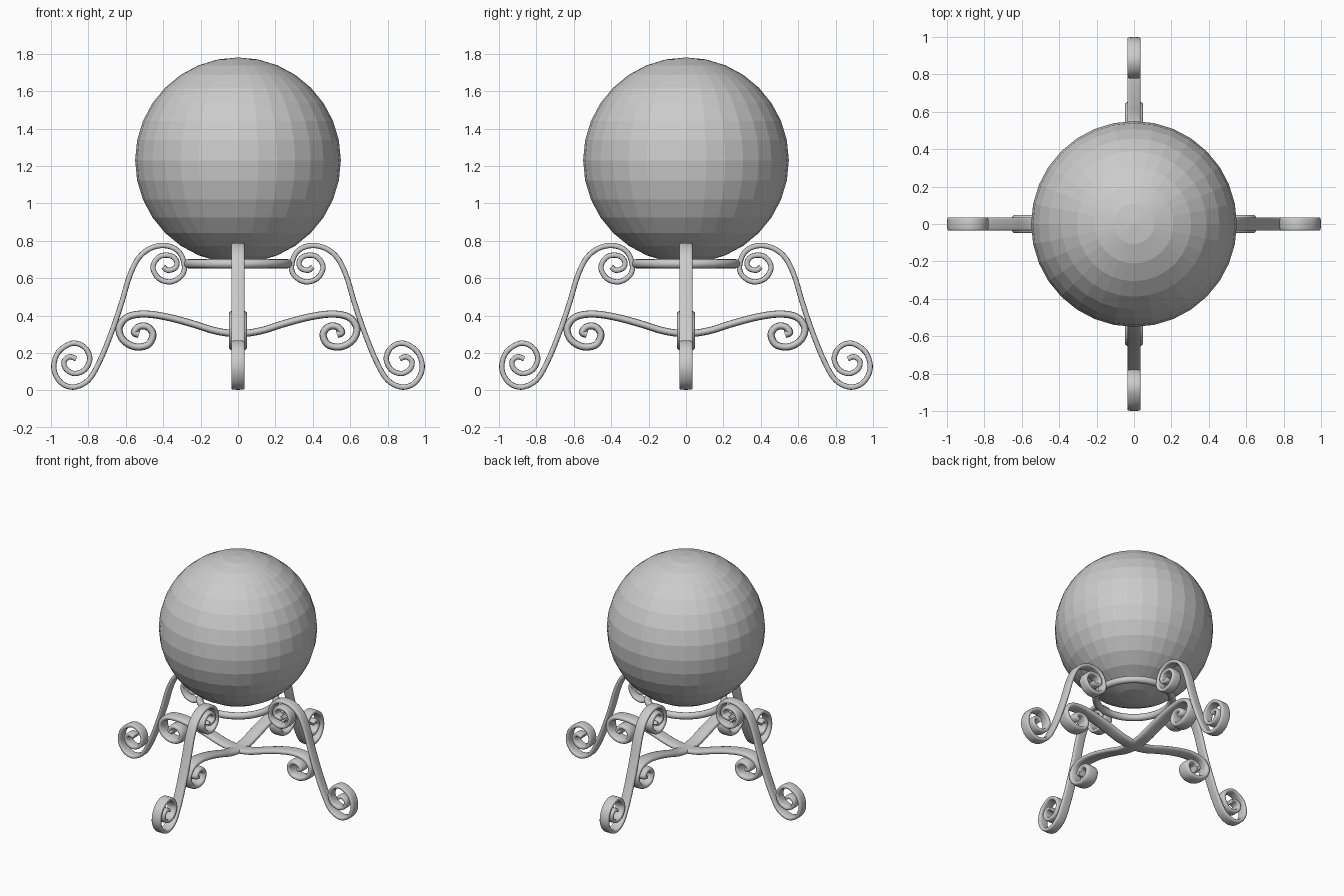
import bpy, bmesh, math
from mathutils import Vector, Matrix

cube = bpy.data.objects.get("Cube")
if cube:
    bpy.data.objects.remove(cube, do_unlink=True)

grey = bpy.data.materials.new("plain grey")
grey.use_nodes = True
grey.diffuse_color = (0.6, 0.6, 0.6, 1)
grey.node_tree.nodes["Principled BSDF"].inputs["Base Color"].default_value = (0.6, 0.6, 0.6, 1)


def finish(bm, name, smooth=True):
    bmesh.ops.recalc_face_normals(bm, faces=bm.faces)
    mesh = bpy.data.meshes.new(name)
    bm.to_mesh(mesh)
    bm.free()
    mesh.materials.append(grey)
    obj = bpy.data.objects.new(name, mesh)
    bpy.context.collection.objects.link(obj)
    if smooth:
        bpy.ops.object.select_all(action="DESELECT")
        obj.select_set(True)
        bpy.context.view_layer.objects.active = obj
        bpy.ops.object.shade_smooth_by_angle(angle=math.radians(50))
    return obj


def smooth_path(points, steps=5):
    """Catmull-Rom spline through 2D points."""
    p = [Vector(q) for q in points]
    p = [2 * p[0] - p[1]] + p + [2 * p[-1] - p[-2]]
    path = []
    for a, b, c, d in zip(p, p[1:], p[2:], p[3:]):
        for i in range(steps):
            t = i / steps
            path.append(0.5 * (2 * b + (c - a) * t + (2 * a - 5 * b + 4 * c - d) * t**2
                               + (3 * b - a - 3 * c + d) * t**3))
    return path + [p[-2]]


def rounded_profile(width, thick, power, count=16):
    """Superellipse section: x across the strip, y through its thickness."""
    def bend(v):
        return math.copysign(abs(v) ** (2 / power), v)
    angles = [2 * math.pi * i / count for i in range(count)]
    return [(width / 2 * bend(math.cos(a)), thick / 2 * bend(math.sin(a))) for a in angles]


def scroll_strip(name, points, profile, turn):
    """Sweep a profile along a path in the xz plane, then turn about z."""
    path = smooth_path(points)
    bm = bmesh.new()
    rings = []
    for i, p in enumerate(path):
        tangent = (path[min(i + 1, len(path) - 1)] - path[max(i - 1, 0)]).normalized()
        normal = Vector((-tangent.y, tangent.x))
        rings.append([bm.verts.new((p.x + normal.x * t, w, p.y + normal.y * t))
                      for w, t in profile])
    n = len(profile)
    for a, b in zip(rings, rings[1:]):
        for j in range(n):
            bm.faces.new((a[j], a[(j + 1) % n], b[(j + 1) % n], b[j]))
    bm.faces.new(rings[0])
    bm.faces.new(rings[-1])
    bm.transform(Matrix.Rotation(turn, 4, "Z"))
    return finish(bm, name)


# Ball
bm = bmesh.new()
bmesh.ops.create_uvsphere(bm, u_segments=32, v_segments=16, radius=0.55)
bm.transform(Matrix.Translation((0, 0, 1.23)))
finish(bm, "ball", smooth=False)

# Support ring under the ball
bpy.ops.mesh.primitive_torus_add(major_radius=0.265, minor_radius=0.025, major_segments=48,
                                 minor_segments=12, location=(0, 0, 0.677))
ring = bpy.context.object
ring.name = "support_ring"
ring.data.materials.append(grey)
bpy.ops.object.shade_smooth_by_angle(angle=math.radians(50))

# Four legs, from the inner curl at the top to the inner curl at the foot
leg_path = [(.40, .66), (.375, .642), (.335, .655), (.328, .69), (.36, .72), (.42, .715),
            (.455, .66), (.425, .60), (.36, .58), (.30, .615), (.287, .67), (.315, .74),
            (.38, .773), (.46, .763), (.53, .71), (.58, .61), (.625, .46), (.68, .30),
            (.74, .155), (.80, .055), (.88, .017), (.95, .045), (.985, .12), (.96, .205),
            (.885, .252), (.82, .23), (.792, .17), (.82, .11), (.875, .09), (.92, .115),
            (.93, .155), (.90, .18), (.865, .168)]
for i, side in enumerate(("left", "back", "right", "front")):
    scroll_strip(side + "_leg", leg_path, rounded_profile(.072, .028, 4), i * math.pi / 2)

# Two crossed braces with curled ends
brace_half = [(.12, .318), (.24, .355), (.38, .392), (.50, .408), (.59, .392), (.635, .335),
              (.615, .27), (.55, .233), (.48, .245), (.455, .30), (.485, .34), (.53, .34),
              (.555, .31), (.53, .298)]
brace_path = [(-x, z) for x, z in reversed(brace_half)] + [(0, .303)] + brace_half
for i, name in enumerate(("side_brace", "front_back_brace")):
    scroll_strip(name, brace_path, rounded_profile(.098, .038, 2.8), i * math.pi / 2)
